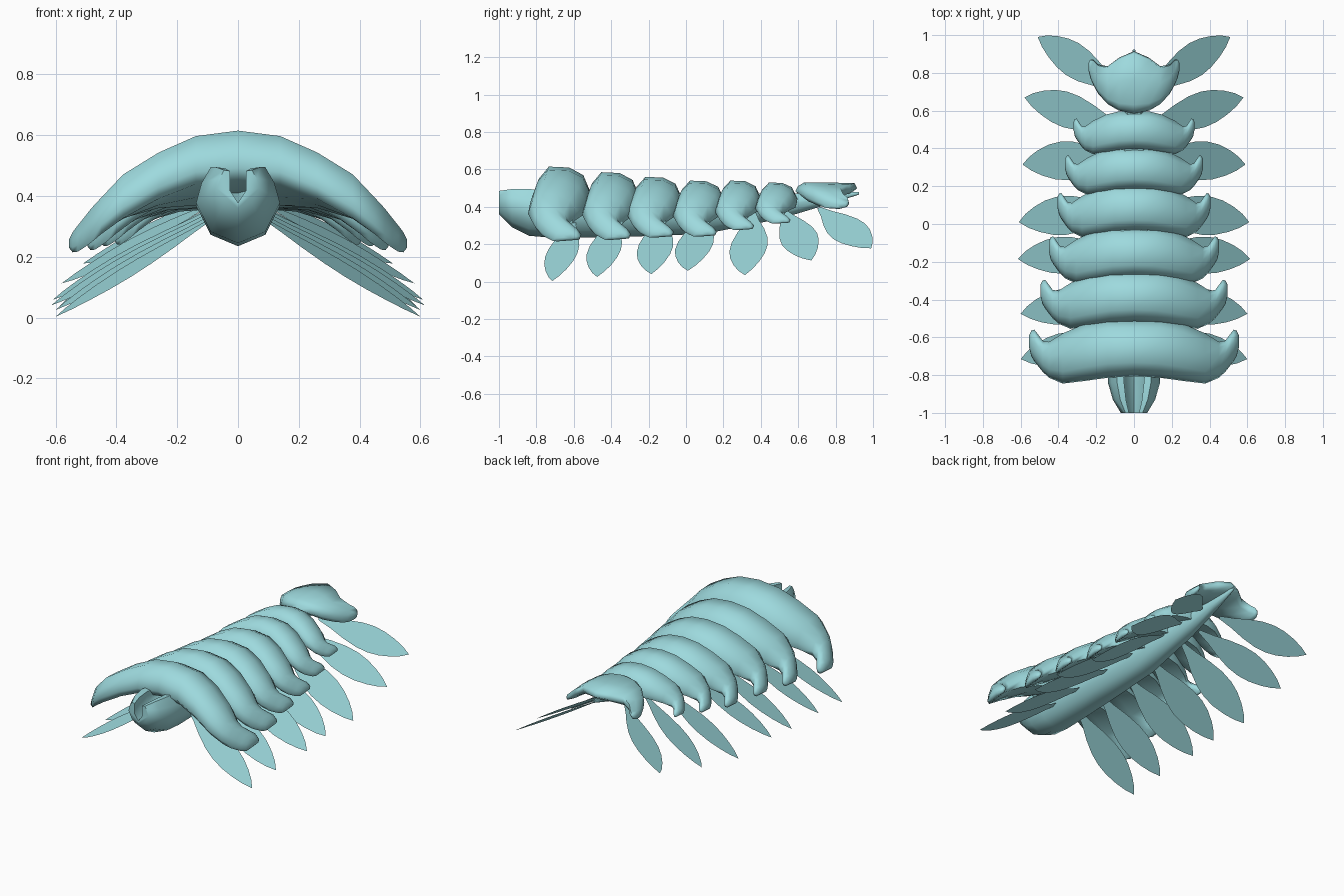
import bpy, bmesh, math
from mathutils import Vector

if "Cube" in bpy.data.objects:
    bpy.data.objects.remove(bpy.data.objects["Cube"])

shell = bpy.data.materials.new("pale_cyan")
shell.diffuse_color = (0.34, 0.70, 0.73, 1)
shell.use_nodes = True
shell.node_tree.nodes["Principled BSDF"].inputs["Base Color"].default_value = shell.diffuse_color


def finish(bm, name, angle=None):
    me = bpy.data.meshes.new(name)
    bm.to_mesh(me)
    bm.free()
    me.materials.append(shell)
    if angle:
        me.shade_smooth()
        me.set_sharp_from_angle(angle=math.radians(angle))
    bpy.context.collection.objects.link(bpy.data.objects.new(name, me))


def loft(name, rings, angle):
    """Skin closed rings of points and cap both ends."""
    bm = bmesh.new()
    vs = [[bm.verts.new(p) for p in r] for r in rings]
    n = len(vs[0])
    for a, b in zip(vs, vs[1:]):
        for i in range(n):
            j = (i + 1) % n
            bm.faces.new((a[i], a[j], b[j], b[i]))
    bm.faces.new(vs[0])
    bm.faces.new(vs[-1][::-1])
    bmesh.ops.recalc_face_normals(bm, faces=bm.faces)
    finish(bm, name, angle)


def plate(name, stations, section):
    """Arched plate: stations are (x, front, back, top, bottom, sag), mirrored in x."""
    full = [(-s[0],) + s[1:] for s in stations[:0:-1]] + stations
    rings = [[(x, yf + u * (yb - yf), zb + v * (zt - zb) - k * sag) for u, v, k in section]
             for x, yf, yb, zt, zb, sag in full]
    loft(name, rings, 75)


# back plates, each a scaled copy of the same arch; third value lowers the rear underside
ARCH_SECTION = [(0, .25, 0), (.07, .62, 0), (.24, 1, 0), (.6, .97, 0), (.85, .78, .1),
                (1, .42, .6), (.95, .14, 1), (.55, .07, .6), (.1, 0, 0)]
# x, front, back, top, bottom, sag as fractions of half width, length and height
ARCH = [(0, .14, 1.22, 1, .59, .25), (.25, .11, 1.22, .955, .56, .23),
        (.47, .05, 1.13, .82, .44, .13), (.68, 0, .95, .64, .28, .05),
        (.81, .11, .79, .45, .15, .01), (.87, .22, .81, .36, .08, 0),
        (.915, .33, .93, .28, .035, 0), (.95, .42, 1.02, .22, .005, 0),
        (.98, .52, 1.0, .165, 0, 0), (1, .68, .92, .11, .035, 0)]
# half width, front y, length, top z, tip z
PLATES = [(.555, -.845, .28, .615, .215), (.495, -.555, .255, .585, .222),
          (.45, -.315, .245, .56, .235), (.405, -.07, .23, .54, .24),
          (.365, .155, .205, .54, .275), (.32, .37, .185, .53, .31)]
for i, (w, y0, ln, zt, zb) in enumerate(PLATES):
    h = zt - zb
    plate(f"back_plate_{i + 1}",
          [(x * w, y0 + f * ln, y0 + b * ln, zb + t * h, zb + m * h, s * h)
           for x, f, b, t, m, s in ARCH], ARCH_SECTION)

# tail plate with a pointed rear
TAIL_SECTION = [(0, .4, 0), (.04, .75, 0), (.14, 1, 0), (.55, 1, 0), (.96, .95, 0),
                (1, .6, 0), (.9, .3, 0), (.5, .08, 0), (.1, .1, 0)]
plate("tail_plate",
      [(0, .585, .915, .53, .45, 0), (.08, .60, .88, .522, .44, 0),
       (.14, .635, .835, .505, .42, 0), (.19, .69, .845, .475, .40, 0),
       (.215, .735, .87, .45, .388, 0), (.23, .77, .872, .435, .385, 0),
       (.24, .81, .855, .42, .39, 0)], TAIL_SECTION)


# body and head: tapering hull with a trough cut in the top of the head
def hull_ring(y, w, zb, zt, notch):
    half = [(0, 0), (.65, .15), (1, .53), (.87, .79), (.65, 1),
            (.38, .98), (.38, 1 - .28 * notch), (0, 1 - .45 * notch)]
    pts = half + [(-x, z) for x, z in half[-2:0:-1]]
    return [(x * w, y, zb + z * (zt - zb)) for x, z in pts]


# y, half width, bottom, top, trough depth
HULL = [(-1, .07, .36, .485, 1.9), (-.93, .112, .29, .495, 1.28), (-.84, .138, .245, .495, 1.07),
        (-.72, .138, .235, .485, .95), (-.55, .13, .235, .48, .1), (-.3, .12, .24, .48, .05),
        (.1, .10, .255, .47, .05), (.5, .065, .335, .47, .05), (.75, .035, .41, .475, .05),
        (.925, .006, .465, .48, .05)]
loft("body", [hull_ring(*h) for h in HULL], 65)

# leaf-shaped swimming legs: root y, tip x, tip y, tip z, half width
LEGS = [(-.60, .60, -.715, .003, .09), (-.39, .60, -.475, .025, .095),
        (-.14, .615, -.185, .04, .10), (.09, .61, .01, .058, .105),
        (.36, .59, .315, .035, .105), (.52, .58, .67, .113, .10),
        (.71, .51, .99, .178, .10)]
OUTLINE = [(0, .1), (.15, .36), (.3, .7), (.45, .94), (.58, 1),
           (.7, .9), (.82, .66), (.92, .36)]
for i, (ry, tx, ty, tz, hw) in enumerate(LEGS):
    root = Vector((.07, ry, .335 + .010 * i))
    tip = Vector((tx, ty, tz))
    axis = (tip - root).normalized()
    across = Vector((0, 1, 0))
    across = (across - across.dot(axis) * axis).normalized()
    normal = axis.cross(across)
    if normal.z < 0:
        normal = -normal
    tilt = math.radians(13)
    across = across * math.cos(tilt) + normal * math.sin(tilt)
    pts = [root.lerp(tip, t) + across * hw * k for t, k in OUTLINE] + [tip]
    pts += [root.lerp(tip, t) - across * hw * k for t, k in OUTLINE[::-1]]
    for side, label in ((1, "right"), (-1, "left")):
        bm = bmesh.new()
        f = bm.faces.new([bm.verts.new((p.x * side, p.y, p.z)) for p in pts])
        f.normal_update()
        if f.normal.z < 0:
            f.normal_flip()
        finish(bm, f"leg_{label}_{i + 1}")
